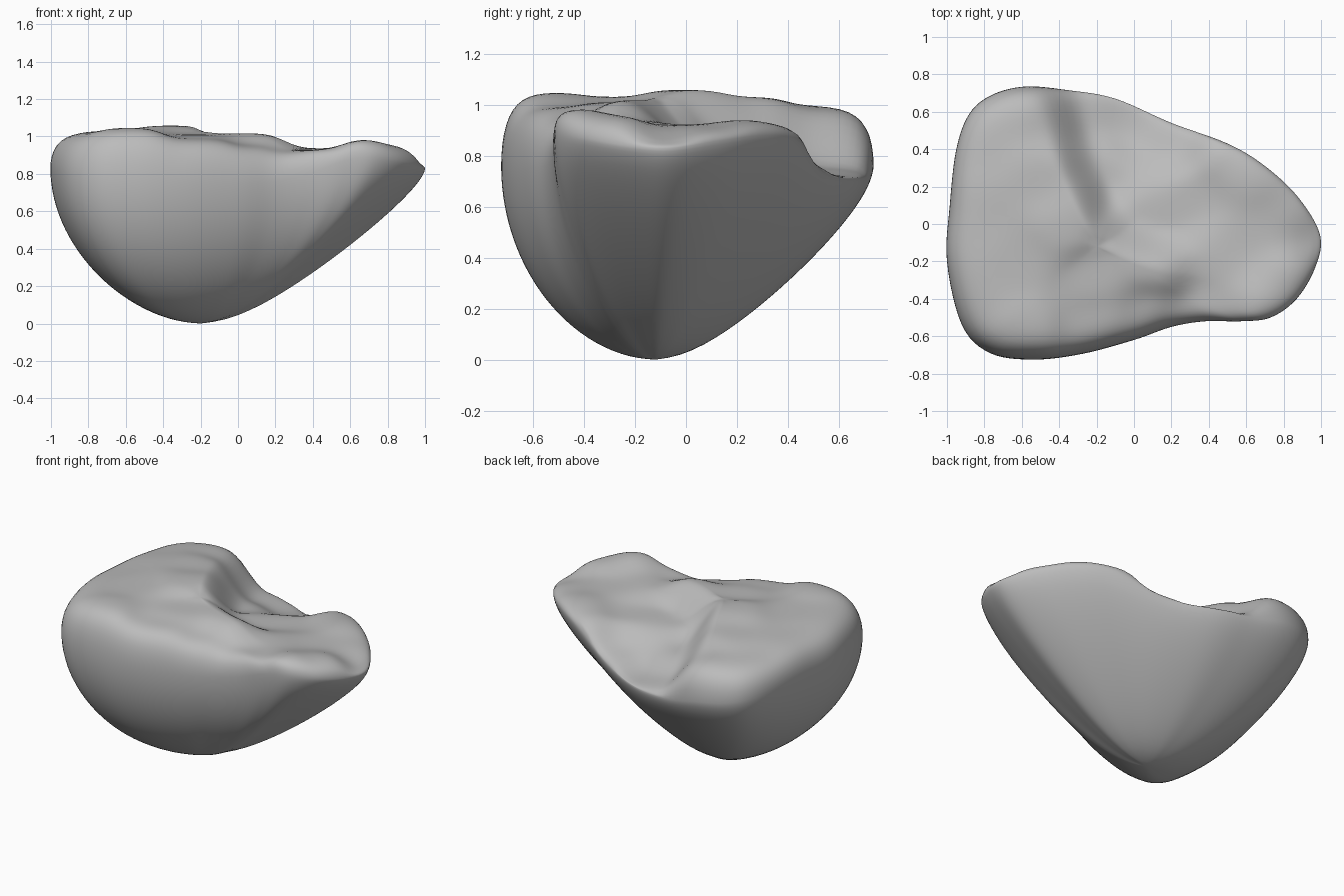
import bpy, bmesh, math
from mathutils import Vector

cube = bpy.data.objects.get("Cube")
if cube:
    bpy.data.objects.remove(cube, do_unlink=True)

# Widest outline: x, y, height, roundness of the flank below
RIM = [(-1, -.2, .83, .88), (-.985, .1, .83, .82), (-.95, .4, .83, .66), (-.88, .59, .81, .52),
       (-.76, .69, .79, .43), (-.58, .735, .77, .37), (-.35, .715, .72, .32), (-.1, .67, .71, .3),
       (.2, .54, .73, .3), (.5, .43, .86, .3), (.7, .31, .88, .3), (.88, .14, .86, .3),
       (.995, -.06, .83, .25), (.97, -.23, .84, .2), (.87, -.4, .87, .24), (.73, -.5, .89, .4),
       (.57, -.52, .87, .58), (.38, -.52, .8, .74), (.2, -.55, .76, .84), (0, -.62, .75, .9),
       (-.28, -.695, .75, .94), (-.54, -.725, .76, .95), (-.77, -.69, .78, .95), (-.92, -.54, .8, .93)]
BASE = Vector((-.2, -.12))

# Height samples of the raised side and of the hollow side of the top
PLATEAU = [(-.9, 0, 1.02), (-.85, .5, 1.0), (-.6, .6, 1.0), (-.5, .25, 1.03), (-.36, -.02, 1.06),
           (-.22, -.28, 1.01), (-.65, -.2, 1.03), (-.6, -.6, 1.05), (-.2, -.55, .99), (.06, -.2, 1.02),
           (.22, -.24, 1.02), (.1, -.48, .95), (.3, -.5, .89), (-.42, .6, .96), (-.9, -.4, 1.03)]
HOLLOW = [(1, -.08, .86), (.68, -.46, 1.0), (.45, -.48, .93), (.32, -.38, .92), (.45, -.22, .94),
          (0, .02, .88), (-.18, .25, .82), (-.3, .6, .75), (0, .58, .72), (.22, .48, .78),
          (.47, .38, .93), (.65, .28, .95), (.6, -.1, .92), (.3, .15, .89), (.85, .1, .92), (.85, -.3, .97)]
GROOVE = [Vector(p) for p in ((-.36, .9), (-.3, .6), (-.22, .32), (-.11, .09), (-.02, 0),
                              (.1, -.05), (.22, -.08), (.31, -.15), (.34, -.27), (.3, -.4), (.25, -.7))]


def catmull(points, steps):
    """Closed smooth curve through points of any dimension."""
    n, out = len(points), []
    for i in range(n):
        a, b, c, d = (Vector(points[(i + k) % n]) for k in (-1, 0, 1, 2))
        for j in range(steps):
            t = j / steps
            out.append(.5 * (2 * b + (c - a) * t + (2 * a - 5 * b + 4 * c - d) * t * t
                             + (3 * b - a - 3 * c + d) * t ** 3))
    return out


def blend(samples, x, y):
    """Soft distance-weighted height."""
    total = height = 0
    for px, py, pz in samples:
        w = 1 / ((x - px) ** 2 + (y - py) ** 2 + .03) ** 3
        total += w
        height += w * pz
    return height / total


def groove_side(p):
    """Signed distance to the groove, positive on the raised side."""
    best, side = 9, 1
    for a, b in zip(GROOVE, GROOVE[1:]):
        e = b - a
        t = max(0, min(1, (p - a).dot(e) / e.length_squared))
        off = p - (a + e * t)
        if off.length < best - 1e-6:
            best = off.length
            side = 1 if e.x * (p - a).y - e.y * (p - a).x < 0 else -1
    return best * side


def top_height(p):
    t = max(0, min(1, (groove_side(p) + .05) / .24))
    t = t * t * (3 - 2 * t)
    return blend(HOLLOW, p.x, p.y) * (1 - t) + blend(PLATEAU, p.x, p.y) * t


rim = catmull(RIM, 6)
bm = bmesh.new()
rings = []

# Rounded underside rising from the base point to the rim
SOFT = .27
for k in range(1, 29):
    s = math.sin(k / 28 * math.pi / 2)
    cone = (math.hypot(s, SOFT) - SOFT) / (math.hypot(1, SOFT) - SOFT)
    dome = 1 - math.sqrt(max(0, 1 - s * s))
    ring = []
    for r in rim:
        p = BASE + (Vector((r[0], r[1])) - BASE) * s
        ring.append(bm.verts.new((p.x, p.y, r[2] * (r[3] * dome + (1 - r[3]) * cone))))
    rings.append(ring)
under = len(rings)

# Top: a rolled edge, then the uneven surface
for s in [.998, .992, .982, .968, .95, .925, .895, .86, .82] + [.78 - .04 * i for i in range(19)]:
    ring = []
    for r in rim:
        p = BASE + (Vector((r[0], r[1])) - BASE) * s
        roll = math.sqrt(1 - s ** (17 - 6 * r[3]))
        ring.append(bm.verts.new((p.x, p.y, r[2] + (top_height(p) - r[2]) * roll)))
    rings.append(ring)

n = len(rim)
for low, high in zip(rings, rings[1:]):
    for i in range(n):
        bm.faces.new((low[i], low[(i + 1) % n], high[(i + 1) % n], high[i]))
for ring, z in ((rings[0], 0), (rings[-1], top_height(BASE))):
    tip = bm.verts.new((BASE.x, BASE.y, z))
    for i in range(n):
        bm.faces.new((ring[i], ring[(i + 1) % n], tip))

# Soften the top and the flanks
soft = [v for i, ring in enumerate(rings) if i < under - 4 or i > under + 2 for v in ring]
for _ in range(4):
    bmesh.ops.smooth_vert(bm, verts=soft, factor=.5,
                          use_axis_x=False, use_axis_y=False, use_axis_z=True)
bmesh.ops.recalc_face_normals(bm, faces=bm.faces)

mesh = bpy.data.meshes.new("rock")
bm.to_mesh(mesh)
bm.free()
rock = bpy.data.objects.new("rock", mesh)
bpy.context.collection.objects.link(rock)
for poly in mesh.polygons:
    poly.use_smooth = True

# Plain grey stone
grey = bpy.data.materials.new("stone grey")
grey.use_nodes = True
colour = (.5, .5, .5, 1)
grey.diffuse_color = colour
grey.node_tree.nodes["Principled BSDF"].inputs["Base Color"].default_value = colour
mesh.materials.append(grey)
